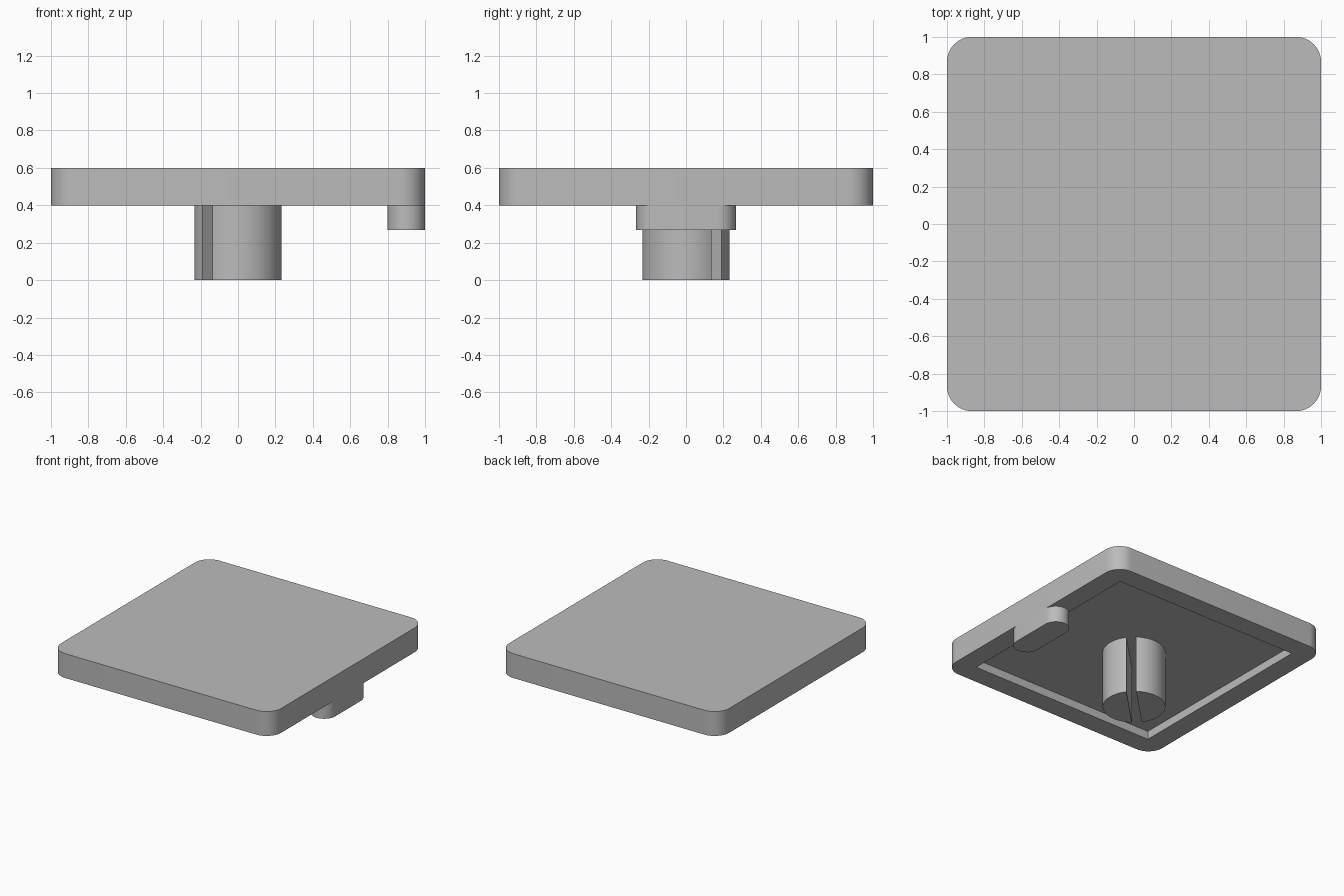
import bpy, bmesh, math

old = bpy.data.objects.get("Cube")
if old:
    bpy.data.objects.remove(old, do_unlink=True)

PLATE_TOP, PLATE_BOTTOM, RECESS_Z, TAB_BOTTOM = 0.6, 0.4, 0.467, 0.267
STEM_R, SLOT_HALF = 0.2333, 0.0365

grey = bpy.data.materials.new("plain grey")
grey.use_nodes = True
colour = (0.5, 0.5, 0.5, 1)
grey.diffuse_color = colour
grey.node_tree.nodes["Principled BSDF"].inputs["Base Color"].default_value = colour


def arc(cx, cy, r, start, end, steps):
    """Points along a circular arc, angles in radians."""
    return [(cx + r * math.cos(start + (end - start) * i / steps),
             cy + r * math.sin(start + (end - start) * i / steps))
            for i in range(steps + 1)]


def rounded_rect(hx, hy, r, cx=0.0, steps=12):
    pts = []
    for i, (sx, sy) in enumerate([(1, 1), (-1, 1), (-1, -1), (1, -1)]):
        pts += arc(cx + sx * (hx - r), sy * (hy - r), r,
                   i * math.pi / 2, (i + 1) * math.pi / 2, steps)
    return pts


def prism(name, outline, z0, z1):
    """Extrude a counter-clockwise outline from z0 to z1."""
    bm = bmesh.new()
    base = bm.faces.new([bm.verts.new((x, y, z0)) for x, y in outline])
    top = bmesh.ops.extrude_face_region(bm, geom=[base])
    moved = [v for v in top["geom"] if isinstance(v, bmesh.types.BMVert)]
    bmesh.ops.translate(bm, verts=moved, vec=(0, 0, z1 - z0))
    bmesh.ops.remove_doubles(bm, verts=bm.verts, dist=1e-5)
    bmesh.ops.recalc_face_normals(bm, faces=bm.faces)
    mesh = bpy.data.meshes.new(name)
    bm.to_mesh(mesh)
    bm.free()
    mesh.materials.append(grey)
    obj = bpy.data.objects.new(name, mesh)
    bpy.context.collection.objects.link(obj)
    return obj


def activate(obj):
    bpy.ops.object.select_all(action='DESELECT')
    obj.select_set(True)
    bpy.context.view_layer.objects.active = obj


def subtract(target, cutter):
    """Cut one object from another and discard the cutter."""
    mod = target.modifiers.new("cut", 'BOOLEAN')
    mod.operation = 'DIFFERENCE'
    mod.solver = 'EXACT'
    mod.object = cutter
    activate(target)
    bpy.ops.object.modifier_apply(modifier=mod.name)
    bpy.data.objects.remove(cutter, do_unlink=True)


# Square plate with rounded corners and a shallow recess underneath;
# the recess leaves solid material above the tab
plate = prism("plate", rounded_rect(1, 1, 0.133), PLATE_BOTTOM, PLATE_TOP)
h = 0.833
recess = prism("recess_cutter", [(h, h), (-h, h), (-h, -h), (h, -h)], 0.3, RECESS_Z)
tab_shape = rounded_rect(0.1, 0.267, 0.1, cx=0.9)
subtract(recess, prism("tab_relief", tab_shape, 0.2, 0.55))
subtract(plate, recess)

# Capsule-shaped tab flush with the plate's side
tab = prism("edge_tab", tab_shape, TAB_BOTTOM, PLATE_BOTTOM)

# Split stem: two circle segments either side of a diagonal slot
parts = [plate, tab]
slack = math.asin(SLOT_HALF / STEM_R)
for name, turn in (("stem_half_back", math.pi / 4), ("stem_half_front", math.pi * 5 / 4)):
    segment = arc(0, 0, STEM_R, turn + slack, turn + math.pi - slack, 36)
    parts.append(prism(name, segment, 0, RECESS_Z))

# Smooth the curved walls, keep edges crisp
for part in parts:
    activate(part)
    bpy.ops.object.shade_smooth_by_angle(angle=math.radians(30))
